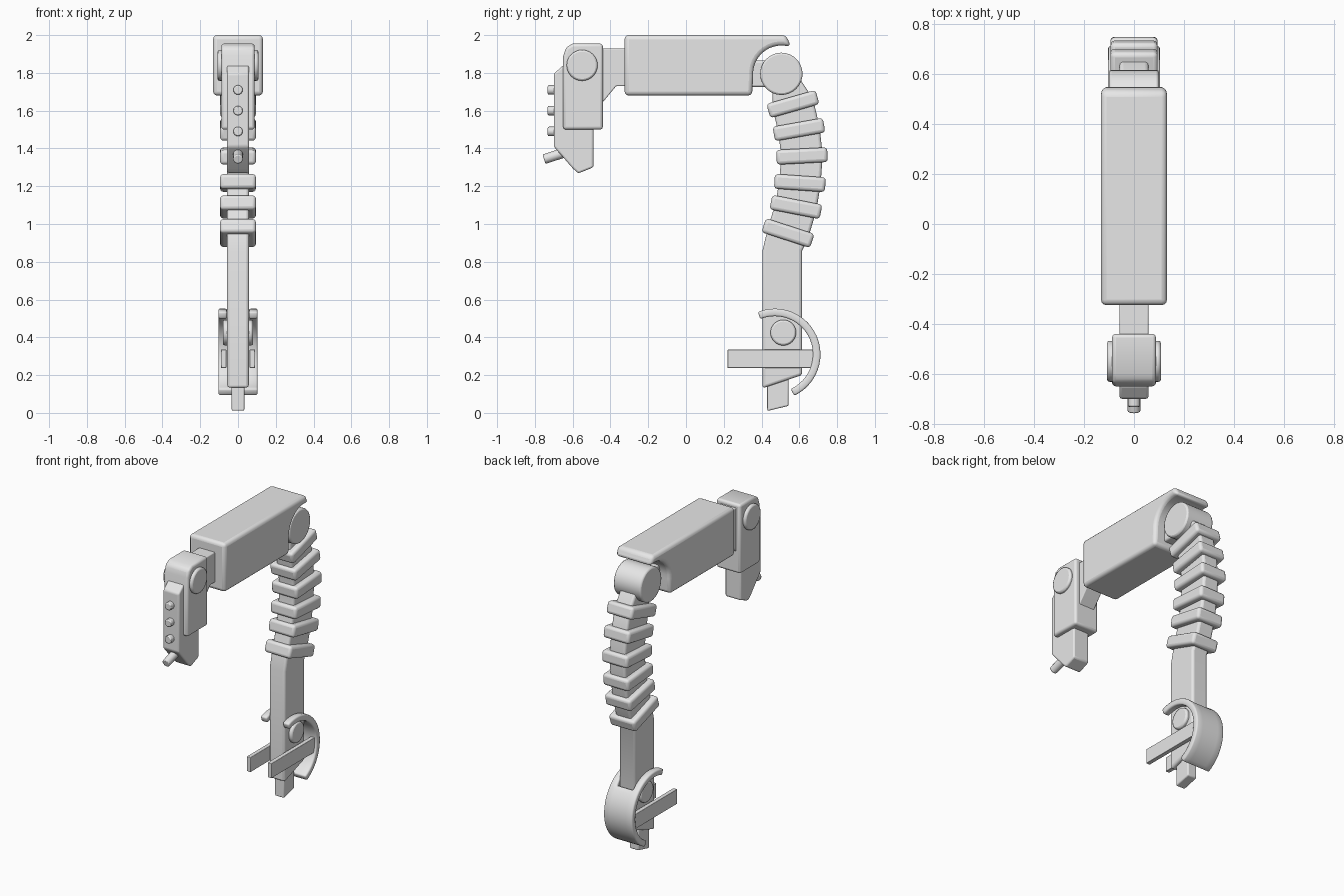
import bpy, bmesh
from math import sin, cos, radians, pi
from mathutils import Vector, Matrix

if "Cube" in bpy.data.objects:
    bpy.data.objects.remove(bpy.data.objects["Cube"], do_unlink=True)

grey = bpy.data.materials.new("plain grey")
grey.use_nodes = True
grey.diffuse_color = (0.8, 0.8, 0.8, 1)
grey.node_tree.nodes["Principled BSDF"].inputs["Base Color"].default_value = (0.8, 0.8, 0.8, 1)


def finish(name, bm, bevel=0.0, segments=3, thickness=0.0):
    """Turn a bmesh into a named object with rounded edges."""
    mesh = bpy.data.meshes.new(name)
    bm.to_mesh(mesh)
    bm.free()
    mesh.materials.append(grey)
    ob = bpy.data.objects.new(name, mesh)
    bpy.context.collection.objects.link(ob)
    if thickness:
        shell = ob.modifiers.new("Thickness", "SOLIDIFY")
        shell.thickness = thickness
        shell.offset = 0
    if bevel:
        mod = ob.modifiers.new("Rounded edges", "BEVEL")
        mod.width = bevel
        mod.segments = segments
        mod.limit_method = "ANGLE"
        mod.angle_limit = radians(32)
        mod.use_clamp_overlap = False
    bpy.ops.object.select_all(action="DESELECT")
    ob.select_set(True)
    bpy.context.view_layer.objects.active = ob
    bpy.ops.object.shade_smooth_by_angle(angle=radians(35))
    return ob


def slab(name, outline, half_x, bevel=0.012, x=0.0):
    """Side outline (y, z) extruded across x."""
    bm = bmesh.new()
    face = bm.faces.new([bm.verts.new((x - half_x, y, z)) for y, z in outline])
    out = bmesh.ops.extrude_face_region(bm, geom=[face])
    moved = [v for v in out["geom"] if isinstance(v, bmesh.types.BMVert)]
    bmesh.ops.translate(bm, verts=moved, vec=(2 * half_x, 0, 0))
    bmesh.ops.recalc_face_normals(bm, faces=bm.faces[:])
    return finish(name, bm, bevel)


def box_outline(y0, y1, z0, z1):
    return [(y0, z0), (y1, z0), (y1, z1), (y0, z1)]


def rod(name, a, b, radius, sides=24, bevel=0.006):
    """Cylinder between two points."""
    a, b = Vector(a), Vector(b)
    turn = (b - a).to_track_quat("Z", "Y").to_matrix().to_4x4()
    bm = bmesh.new()
    bmesh.ops.create_cone(bm, cap_ends=True, segments=sides, radius1=radius,
                          radius2=radius, depth=(b - a).length,
                          matrix=Matrix.Translation((a + b) / 2) @ turn)
    return finish(name, bm, bevel, 2)


def cross_rod(name, y, z, radius, half_x):
    return rod(name, (-half_x, y, z), (half_x, y, z), radius, 32, 0.01)


# Upper beam, hollowed around the elbow joint
elbow = (0.505, 1.795)
hollow = [(elbow[0] + 0.15 * cos(radians(a)), elbow[1] + 0.15 * sin(radians(a)))
          for a in range(185, 80, -10)]
slab("upper_beam", [(-0.325, 1.68), (0.35, 1.68)] + hollow
     + [(0.555, 1.94), (0.53, 2.0), (-0.325, 2.0)], 0.132, 0.022)
slab("elbow_link", box_outline(0.28, 0.48, 1.725, 1.865), 0.06)
cross_rod("elbow_joint", *elbow, 0.112, 0.1)

# Curved leg core with evenly turned ribs
ribs = [(0.54, 0.952, -18), (0.582, 1.09, -11), (0.603, 1.217, -4),
        (0.614, 1.36, 3), (0.598, 1.50, 10), (0.566, 1.635, 16)]
stations = ribs + [(0.52, 1.77, 22)]


def side_points(sign):
    pts = []
    for i, (y, z, tilt) in enumerate(stations):
        half = 0.11 if i < len(ribs) else 0.07
        t = radians(tilt)
        pts.append((y + sign * half * cos(t), z + sign * half * sin(t)))
    return pts


slab("leg", [(0.405, 0.13), (0.615, 0.2), (0.615, 0.86)] + side_points(1)
     + side_points(-1)[::-1] + [(0.405, 0.86)], 0.058, 0.015)
for number, (y, z, tilt) in enumerate(ribs, 1):
    rib = slab(f"leg_rib_{number}", box_outline(-0.135, 0.135, -0.039, 0.039), 0.095, 0.018)
    rib.location = (0, y, z)
    rib.rotation_euler.x = radians(tilt)
slab("leg_tip", [(0.43, 0.01), (0.543, 0.037), (0.543, 0.22), (0.43, 0.22)], 0.034, 0.008)

# Ankle pivot, side bars and forked heel guard
cross_rod("ankle_pivot", 0.515, 0.425, 0.068, 0.08)
for side, sign in (("left", 1), ("right", -1)):
    slab(f"{side}_side_bar", box_outline(0.22, 0.68, 0.238, 0.335), 0.014, 0.003, sign * 0.076)

columns = [-0.104, -0.058, 0.058, 0.104]
angles = [-65 + i * 177 / 24 for i in range(25)]
bm = bmesh.new()
grid = [[bm.verts.new((x, 0.47 + 0.222 * cos(radians(a)), 0.31 + 0.222 * sin(radians(a))))
         for x in columns] for a in angles]
for i in range(len(angles) - 1):
    for j in range(3):
        if j == 1 and angles[i] > 40:
            continue
        bm.faces.new((grid[i][j], grid[i][j + 1], grid[i + 1][j + 1], grid[i + 1][j]))
bmesh.ops.delete(bm, geom=[v for v in bm.verts if not v.link_faces], context="VERTS")
finish("heel_guard", bm, 0.009, 2, thickness=0.04)

# Hanging head: link, housing, pivot and inner block
slab("head_link", [(-0.5, 1.58), (-0.44, 1.645), (-0.37, 1.73), (-0.28, 1.73),
                   (-0.28, 1.93), (-0.5, 1.93)], 0.058, 0.006)
slab("head_housing", [(-0.65, 1.5), (-0.44, 1.5), (-0.44, 1.955), (-0.6, 1.955),
                      (-0.635, 1.935), (-0.65, 1.89)], 0.088, 0.015)
cross_rod("head_pivot", -0.55, 1.84, 0.082, 0.108)
slab("head_block", [(-0.7, 1.41), (-0.6, 1.295), (-0.57, 1.268), (-0.49, 1.3),
                    (-0.49, 1.84), (-0.65, 1.84), (-0.7, 1.795)], 0.058, 0.01)

# Front buttons and angled nozzle
for number, z in enumerate((1.49, 1.6, 1.71), 1):
    rod(f"button_{number}", (0, -0.66, z), (0, -0.732, z), 0.025, 16)
rod("nozzle", (0, -0.6, 1.392), (0, -0.752, 1.343), 0.026, 16)
